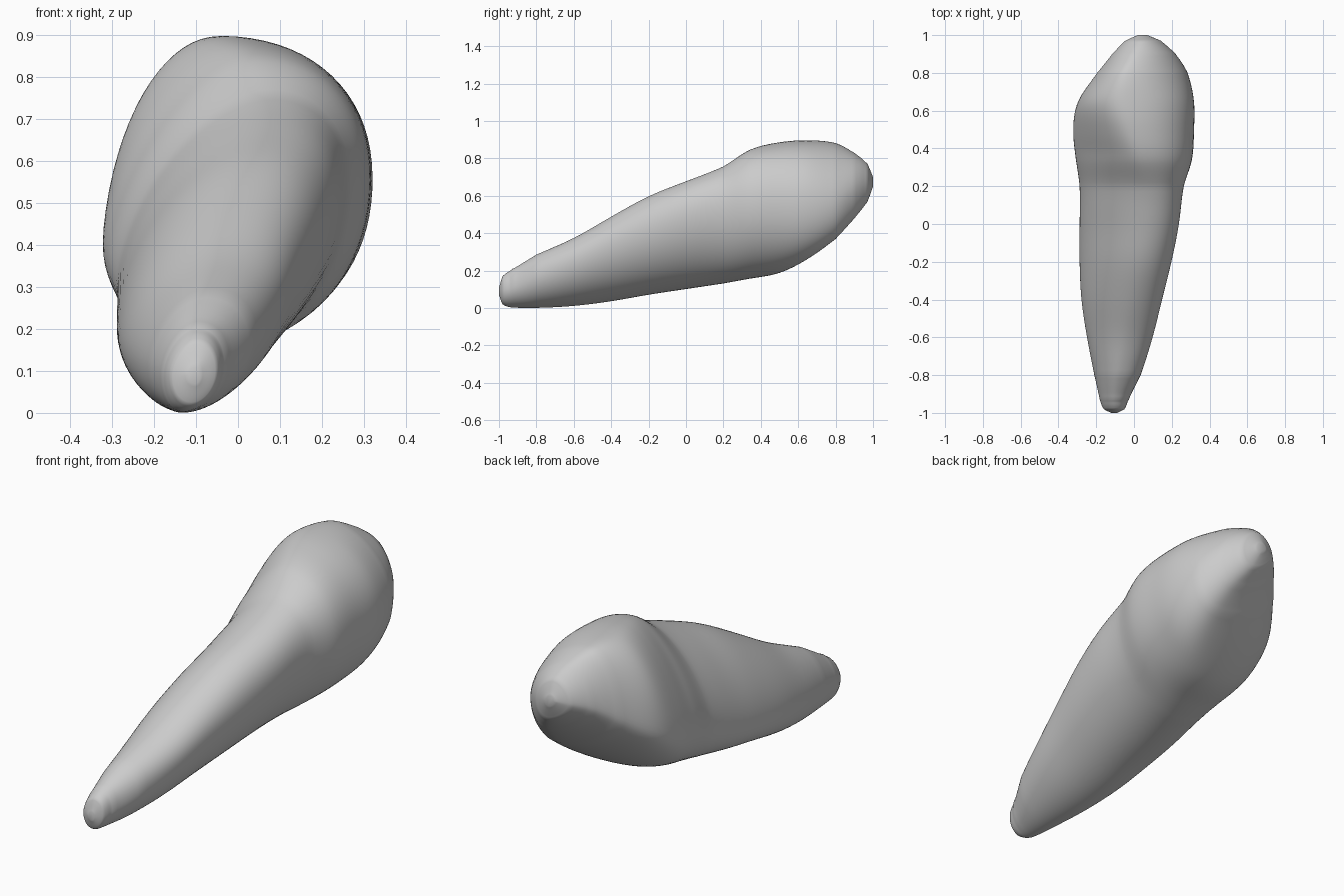
import bpy
import bmesh
from math import cos, sin, tau

cube = bpy.data.objects.get("Cube")
if cube:
    bpy.data.objects.remove(cube, do_unlink=True)

SEGMENTS = 72   # points around each ring
STEPS = 7       # rings between two neighbouring sections

# Sections from root tip to crown tip:
# y, left x, right x, bottom z, top z, bottom ridge x, top ridge x, left z, right z
SECTIONS = [
    (-1, -.12, -.09, .07, .11, -.1, -.1, .09, .09),
    (-.98, -.16, -.05, .02, .17, -.11, -.1, .09, .1),
    (-.93, -.18, -.03, .003, .205, -.13, -.1, .09, .11),
    (-.8, -.21, .035, 0, .285, -.13, -.08, .11, .17),
    (-.6, -.25, .1, .01, .375, -.14, -.04, .14, .25),
    (-.4, -.28, .15, .035, .49, -.14, 0, .17, .34),
    (-.2, -.29, .2, .07, .6, -.12, .04, .2, .42),
    (0, -.29, .24, .1, .68, -.1, .07, .24, .49),
    (.2, -.29, .265, .13, .76, -.06, .07, .31, .53),
    (.34, -.31, .31, .155, .85, -.03, .03, .37, .55),
    (.5, -.325, .32, .185, .89, .01, -.02, .4, .56),
    (.65, -.3, .32, .26, .9, .1, -.05, .47, .56),
    (.8, -.195, .285, .37, .885, .15, -.04, .57, .57),
    (.9, -.115, .22, .48, .83, .13, .01, .64, .62),
    (.97, -.045, .14, .57, .77, .08, .04, .67, .65),
    (1, .02, .07, .65, .7, .05, .04, .68, .67),
]

# Flatness of each quarter (upper, rightward) at the stations: above 1 is flatter
STATIONS = (.1, .38, .65, .85)
FLATNESS = {
    (True, True): (.87, .9, .93, 1.12),
    (True, False): (1.18, 1.35, 1.03, 1.12),
    (False, True): (1.07, 1, .92, .9),
    (False, False): (.92, .88, 1.12, 1.35),
}


def flatness(quarter, y):
    """Quarter flatness at y, blended between stations."""
    values = FLATNESS[quarter]
    result = values[0]
    for i in range(len(STATIONS) - 1):
        blend = (y - STATIONS[i]) / (STATIONS[i + 1] - STATIONS[i])
        result += (values[i + 1] - values[i]) * min(max(blend, 0), 1)
    return result


def spline(a, b, c, d, t):
    """Smooth curve from b to c, with slopes fitted to uneven section spacing."""
    span = c[0] - b[0]
    result = [b[0] + span * t]
    for p, q, r, s in zip(a[1:], b[1:], c[1:], d[1:]):
        start = (r - p) / (c[0] - a[0]) * span
        end = (s - q) / (d[0] - b[0]) * span
        result.append((2 * t**3 - 3 * t**2 + 1) * q + (t**3 - 2 * t**2 + t) * start
                      + (3 * t**2 - 2 * t**3) * r + (t**3 - t**2) * end)
    return result


def ring(bm, section):
    """Closed outline of four quarter arcs meeting at the section's extremes."""
    y, left, right, bottom, top, low_x, high_x, left_z, right_z = section
    verts = []
    for i in range(SEGMENTS):
        angle = tau * i / SEGMENTS
        c, s = cos(angle), sin(angle)
        upper, rightward = s >= 0, c >= 0
        ridge_x = high_x if upper else low_x
        side_z = right_z if rightward else left_z
        power = flatness((upper, rightward), y)
        x = ridge_x + ((right if rightward else left) - ridge_x) * abs(c) ** power
        z = side_z + ((top if upper else bottom) - side_z) * abs(s) ** power
        verts.append(bm.verts.new((x, y, z)))
    return verts


# Tooth: one lofted skin from root to crown
bm = bmesh.new()
rings = []
last = len(SECTIONS) - 1
for i in range(last):
    around = [SECTIONS[min(max(i + k, 0), last)] for k in (-1, 0, 1, 2)]
    for step in range(STEPS):
        rings.append(ring(bm, spline(*around, step / STEPS)))
rings.append(ring(bm, SECTIONS[last]))

for near, far in zip(rings, rings[1:]):
    for i in range(SEGMENTS):
        j = (i + 1) % SEGMENTS
        bm.faces.new((near[i], near[j], far[j], far[i]))
bm.faces.new(rings[0])
bm.faces.new(rings[-1])

# Soften the arc joints and the steps between sections
for _ in range(8):
    bmesh.ops.smooth_vert(bm, verts=[v for loop in rings[2:-2] for v in loop], factor=0.5,
                          use_axis_x=True, use_axis_z=True)
bmesh.ops.recalc_face_normals(bm, faces=bm.faces)

mesh = bpy.data.meshes.new("tooth")
bm.to_mesh(mesh)
bm.free()
tooth = bpy.data.objects.new("tooth", mesh)
bpy.context.collection.objects.link(tooth)

# Plain grey surface
grey = bpy.data.materials.new("plain_grey")
grey.use_nodes = True
colour = (.6, .6, .6, 1)
grey.diffuse_color = colour
grey.node_tree.nodes["Principled BSDF"].inputs["Base Color"].default_value = colour
mesh.materials.append(grey)

bpy.context.view_layer.objects.active = tooth
tooth.select_set(True)
bpy.ops.object.shade_smooth_by_angle(angle=1)
